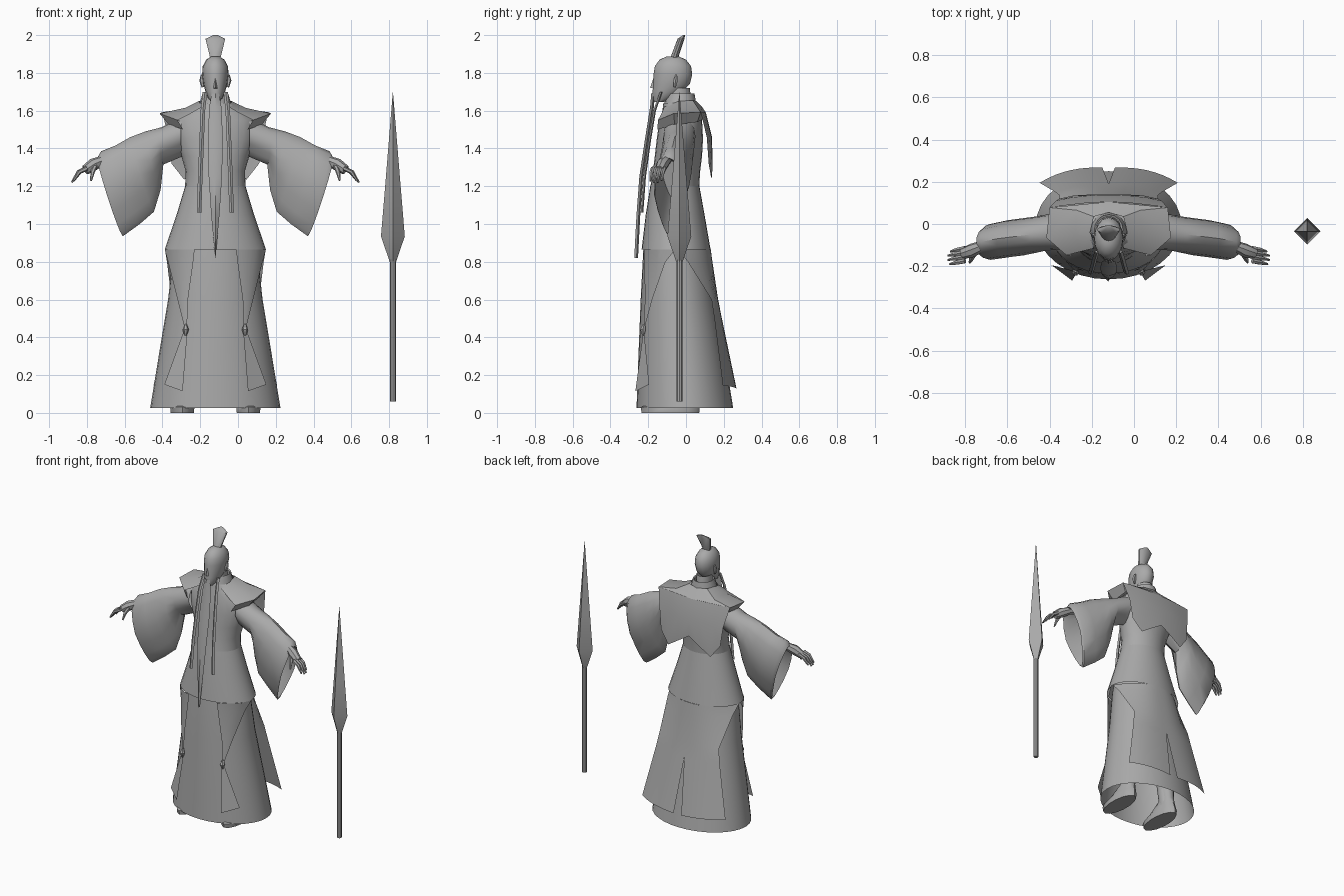
import bpy, bmesh, math
from mathutils import Vector

XC = -0.12  # centre line of the figure
grey = bpy.data.materials.new("stone_grey")
grey.diffuse_color = (0.4, 0.4, 0.4, 1)


def build(name, verts, faces, mirror=False, x=XC, angle=40):
    me = bpy.data.meshes.new(name)
    me.from_pydata([tuple(v) for v in verts], [], faces)
    bm = bmesh.new()
    bm.from_mesh(me)
    bmesh.ops.remove_doubles(bm, verts=bm.verts, dist=0.0005)
    bmesh.ops.recalc_face_normals(bm, faces=bm.faces)
    bm.to_mesh(me)
    bm.free()
    me.materials.append(grey)
    ob = bpy.data.objects.new(name, me)
    bpy.context.collection.objects.link(ob)
    ob.location.x = x
    if mirror:
        ob.modifiers.new("Mirror", 'MIRROR').use_clip = False
    bpy.ops.object.select_all(action='DESELECT')
    ob.select_set(True)
    bpy.context.view_layer.objects.active = ob
    bpy.ops.object.shade_smooth_by_angle(angle=math.radians(angle))
    return ob


def loft(name, rows, closed=True, caps=(False, False), **kw):
    n = len(rows[0])
    verts = [p for r in rows for p in r]
    faces = []
    for i in range(len(rows) - 1):
        for j in range(n if closed else n - 1):
            k = (j + 1) % n
            faces.append((i * n + j, i * n + k, (i + 1) * n + k, (i + 1) * n + j))
    if caps[0]:
        faces.append(tuple(range(n)))
    if caps[1]:
        faces.append(tuple(range((len(rows) - 1) * n, len(rows) * n)))
    return build(name, verts, faces, **kw)


def oval(z, hx, yf, yb, n=24, cx=0):
    cy, hy = (yf + yb) / 2, (yb - yf) / 2
    return [(cx + hx * math.sin(a), cy - hy * math.cos(a), z)
            for a in (2 * math.pi * i / n for i in range(n))]


def tube(name, path, n=8, **kw):
    """Closed tapered tube; path = (x, y, z, radius)."""
    pts = [Vector(p[:3]) for p in path]
    rows = []
    for i, p in enumerate(pts):
        d = (pts[min(i + 1, len(pts) - 1)] - pts[max(i - 1, 0)]).normalized()
        u = d.cross(Vector((0, 1, 0.01))).normalized()
        v = d.cross(u)
        rows.append([p + path[i][3] * (u * math.cos(2 * math.pi * k / n) + v * math.sin(2 * math.pi * k / n))
                     for k in range(n)])
    return loft(name, rows, caps=(True, True), **kw)


def interp(table, z):
    for a, b in zip(table, table[1:]):
        if a[0] >= z >= b[0]:
            t = (a[0] - z) / (a[0] - b[0])
            return [p + (q - p) * t for p, q in zip(a, b)]
    return table[-1]


# Head, nose, ears, neck and topknot
loft("head", [oval(*r, n=16) for r in [
    (1.645, .022, -.17, -.12), (1.67, .04, -.177, -.06), (1.70, .052, -.177, -.02),
    (1.74, .063, -.174, .02), (1.79, .07, -.172, .033), (1.835, .067, -.165, .027),
    (1.87, .048, -.14, 0), (1.888, .02, -.10, -.04)]], caps=(True, True))
build("nose", [(0, -.168, 1.785), (-.016, -.165, 1.715), (.016, -.165, 1.715), (0, -.19, 1.722)],
      [(0, 1, 3), (0, 3, 2), (1, 2, 3)])
tube("ear", [(.066, -.06, 1.725, .007), (.072, -.055, 1.76, .013), (.07, -.05, 1.79, .006)], n=6, mirror=True)
loft("neck", [oval(1.56, .06, -.10, .04, 12), oval(1.72, .05, -.10, .02, 12)])
loft("topknot", [oval(1.875, .028, -.085, -.04, 10), oval(1.90, .034, -.075, -.035, 10),
                 oval(1.98, .055, -.045, -.008, 10), oval(2.0, .012, -.015, -.005, 10)], caps=(True, True))

# Torso robe and raised collar
loft("robe_torso", [oval(*r) for r in [
    (1.64, .085, -.12, .05), (1.60, .16, -.125, .07), (1.55, .215, -.14, .085), (1.45, .21, -.155, .09),
    (1.36, .18, -.165, .085), (1.28, .157, -.175, .075), (1.2, .16, -.188, .07)]])
loft("collar", [oval(1.60, .095, -.125, .06, 16), oval(1.69, .068, -.10, .045, 16),
                oval(1.685, .06, -.09, .035, 16), oval(1.62, .06, -.09, .035, 16)])

# Long skirt, open underneath
SKIRT = [(1.2, .157, -.186, .068), (1.05, .19, -.208, .092), (.865, .222, -.226, .118),
         (.6, .25, -.24, .155), (.3, .30, -.252, .205), (.025, .345, -.262, .25)]
loft("skirt", [oval(*r, n=32) for r in SKIRT])

# Over-coat flaring at the hips
COAT = [(1.2, .16, -.189, .071), (1.05, .205, -.213, .098), (.865, .268, -.235, .13), (.80, .262, -.236, .138)]
loft("coat_hips", [oval(*r, n=32) for r in COAT[:3]])
FLAP = COAT + [(.6, .262, -.247, .16), (.3, .31, -.26, .21), (.1, .345, -.268, .25)]


def front_row(z, xin, xout, n=7):
    _, hx, yf, yb = interp(FLAP, z)
    cy, hy = (yf + yb) / 2, (yb - yf) / 2
    row = []
    for i in range(n):
        x = xin + (xout - xin) * i / (n - 1)
        row.append((x, cy - hy * math.sqrt(max(0, 1 - (x / hx) ** 2)) - .004, z))
    return row


# Front coat flaps narrowing to a knot, then ribbon tails
loft("front_flap", [front_row(*r) for r in [
    (.865, .11, .268), (.80, .117, .25), (.6, .145, .2), (.46, .15, .165), (.43, .148, .168)]],
    closed=False, mirror=True)
tube("flap_knot", [(.157, -.222, .47, .006), (.157, -.228, .44, .017), (.157, -.226, .41, .006)], n=6, mirror=True)
build("ribbon_tail", [(.148, -.226, .43), (.168, -.222, .43), (.27, -.195, .15), (.173, -.268, .115)],
      [(0, 1, 2, 3)], mirror=True)

# Back coat flap with a centre slit: z, slit, edge x, edge y, centre y
rows = []
for z, s, ex, ey, c in [(.865, 0, .267, -.045, .131), (.80, 0, .256, .01, .14), (.6, 0, .232, .135, .17),
                        (.5, 0, .25, .15, .19), (.125, .03, .327, .195, .268)]:
    rows.append([(s + (ex - s) * t, c + (ey - c) * t ** 2.5, z + (.02 * t if z < .2 else 0))
                 for t in (i / 8 for i in range(9))])
loft("back_flap", rows, closed=False, mirror=True)

# Shoulder cape: neck edge, flared edge and folded rim
inner = [(0, .055, 1.65), (.07, .035, 1.655), (.088, -.04, 1.65), (.07, -.115, 1.62)]
middle = [(0, .085, 1.62), (.15, .065, 1.61), (.16, -.05, 1.615), (.13, -.13, 1.585)]
outer = [(0, .105, 1.59), (.28, .078, 1.592), (.295, -.065, 1.585), (.2, -.148, 1.55)]
rim = [(0, .10, 1.56), (.245, .06, 1.54), (.245, -.06, 1.525), (.17, -.152, 1.5)]
loft("shoulder_cape", [inner, middle, outer, rim], closed=False, mirror=True, angle=30)
# Hanging back of the cape with pointed hem
top = [(0, .105, 1.59), (.10, .10, 1.592), (.19, .09, 1.592), (.28, .078, 1.592)]
mid = [(0, .138, 1.46), (.09, .135, 1.46), (.18, .125, 1.46), (.25, .11, 1.46)]
hem = [(0, .14, 1.34), (.08, .14, 1.29), (.165, .135, 1.235), (.232, .12, 1.32)]
loft("cape_back", [top, mid, hem], closed=False, mirror=True)

# Wide hanging sleeves: top x, z; bottom x, z; centre y; half depth
rows = []
for tx, tz, bx, bz, cy, hw in [
        (.17, 1.57, .17, 1.36, -.035, .085), (.285, 1.512, .275, 1.315, -.04, .085),
        (.37, 1.49, .29, 1.18, -.05, .086), (.45, 1.46, .325, 1.065, -.06, .088),
        (.53, 1.415, .40, 1.0, -.07, .088), (.605, 1.385, .49, .935, -.085, .085),
        (.625, 1.35, .495, .945, -.09, .075), (.58, 1.34, .47, 1.0, -.088, .065),
        (.45, 1.40, .38, 1.13, -.065, .06)]:
    row = []
    for k in range(16):
        a = 2 * math.pi * k / 16
        c, s = math.cos(a), math.sin(a)
        taper = 1 if c > 0 else 1 + .45 * c  # narrower towards the hanging edge
        row.append(((tx + bx) / 2 + (tx - bx) / 2 * c + .012 * abs(s), cy + hw * s * taper,
                    (tz + bz) / 2 + (tz - bz) / 2 * c))
    rows.append(row)
loft("sleeve", rows, caps=(False, True), mirror=True)

# Hands
tube("wrist_palm", [(.50, -.085, 1.37, .03), (.60, -.105, 1.335, .026), (.645, -.125, 1.315, .033),
                    (.69, -.14, 1.285, .026)], mirror=True)
for i in range(4):
    y, l = -.115 - .02 * i, (.85, 1, 1, .9)[i]
    tube("finger_%d" % (i + 1), [(.68, y, 1.295, .012), (.68 + .045 * l, y - .008, 1.275, .011),
                                 (.68 + .08 * l, y - .015, 1.29 - .07 * l, .005)], n=6, mirror=True)
tube("thumb", [(.635, -.14, 1.31, .013), (.65, -.165, 1.275, .012), (.658, -.182, 1.23, .005)], n=6, mirror=True)

# Beard and long side locks: z, half width, y
BEARD = [(1.69, .02, -.172), (1.62, .032, -.178), (1.45, .04, -.205), (1.25, .035, -.235),
         (1.05, .022, -.25), (.82, .001, -.262)]
loft("beard", [[(-w, y, z), (0, y - .012, z), (w, y, z), (0, y + .008, z)] for z, w, y in BEARD],
     caps=(True, True))
LOCK = [(1.70, .055, -.13), (1.6, .066, -.165), (1.45, .072, -.19), (1.25, .08, -.218), (1.06, .086, -.232)]
loft("side_lock", [[(x - .012, y, z), (x, y - .008, z), (x + .012, y, z), (x, y + .006, z)] for z, x, y in LOCK],
     caps=(True, True), mirror=True)

# Legs and boots under the skirt
tube("leg", [(.13, -.02, .75, .075), (.15, -.02, .4, .062), (.165, -.01, .06, .042)], n=10, mirror=True)
loft("boot", [oval(0, .063, -.235, .07, 14, .175), oval(.03, .066, -.24, .072, 14, .175),
              oval(.06, .055, -.17, .065, 14, .172), oval(.12, .045, -.07, .05, 14, .168),
              oval(.25, .055, -.075, .05, 14, .16)], caps=(True, True), mirror=True)

# Spear with a four-sided blade
SX, SY = .82, -.035
loft("spear_shaft", [oval(z, .016, SY - .016, SY + .016, 8) for z in (.06, .82)], caps=(True, True), x=SX)
loft("spear_blade", [oval(z, r, SY - r, SY + r, 4) for z, r in
                     [(.80, .017), (.935, .063), (1.2, .041), (1.695, .0008)]], caps=(True, True), x=SX, angle=20)
